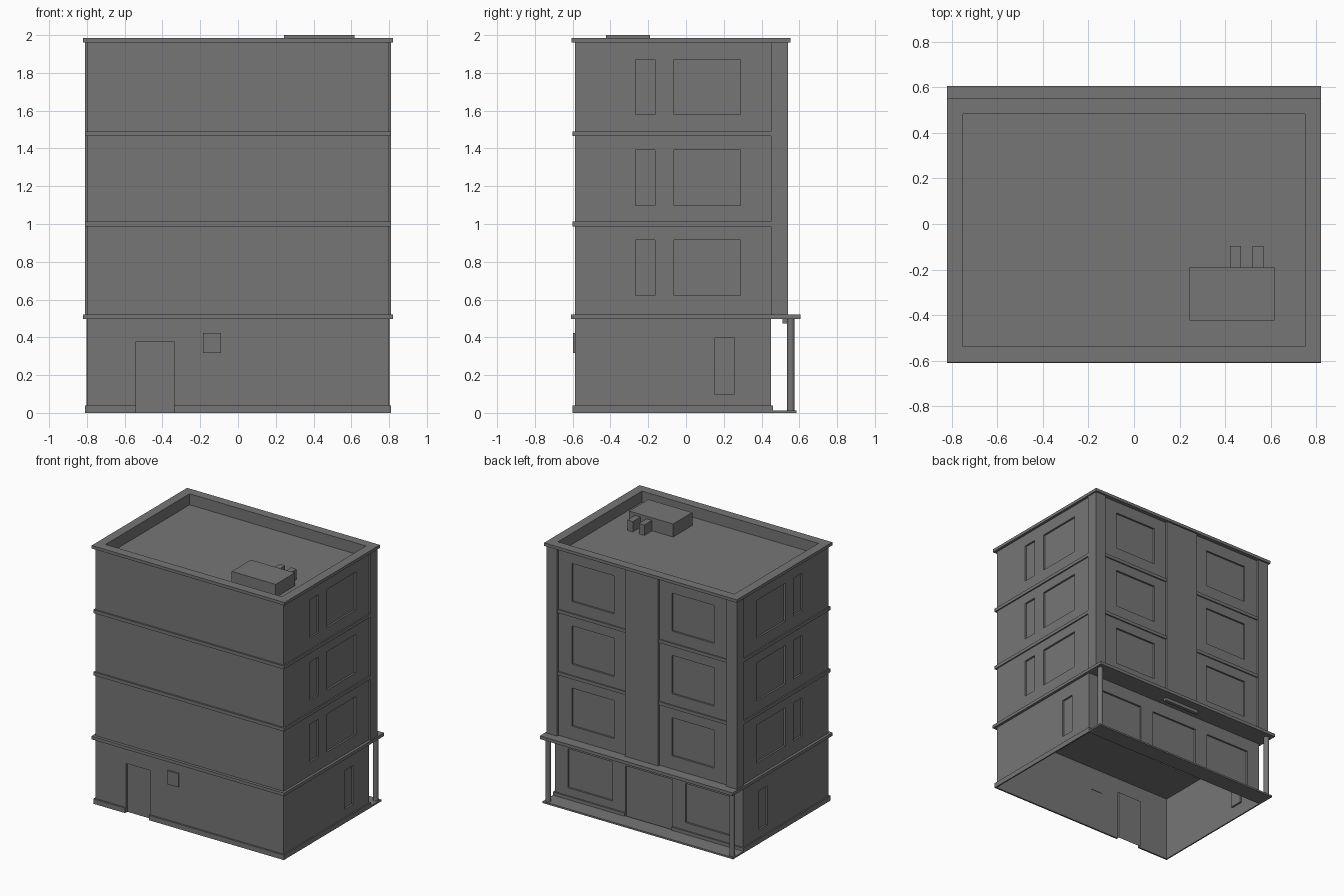
import bpy, bmesh
from mathutils import Vector

if "Cube" in bpy.data.objects:
    bpy.data.objects.remove(bpy.data.objects["Cube"])

# Dark grey shared by every part
grey = bpy.data.materials.new("dark_grey")
grey.diffuse_color = (0.18, 0.18, 0.18, 1)
grey.use_nodes = True
grey.node_tree.nodes["Principled BSDF"].inputs["Base Color"].default_value = grey.diffuse_color


def finish(name, bm):
    me = bpy.data.meshes.new(name)
    bm.to_mesh(me)
    bm.free()
    me.materials.append(grey)
    ob = bpy.data.objects.new(name, me)
    bpy.context.collection.objects.link(ob)
    return ob


def box(name, x0, x1, y0, y1, z0, z1):
    bm = bmesh.new()
    bmesh.ops.create_cube(bm, size=1)
    for v in bm.verts:
        v.co = ((x0, x1)[v.co.x > 0], (y0, y1)[v.co.y > 0], (z0, z1)[v.co.z > 0])
    return finish(name, bm)


def wall(name, place, out, u0, u1, z0, z1, holes, depth=0.014):
    """Sheet wall with recessed rectangular openings (ua, ub, za, zb)."""
    bm = bmesh.new()

    def quad(*pts):
        bm.faces.new([bm.verts.new(place(*p)) for p in pts])

    us = sorted({u0, u1, *[u for h in holes for u in h[:2]]})
    zs = sorted({z0, z1, *[z for h in holes for z in h[2:]]})
    for a, b in zip(us, us[1:]):
        for c, d in zip(zs, zs[1:]):
            mu, mz = (a + b) / 2, (c + d) / 2
            if not any(h[0] < mu < h[1] and h[2] < mz < h[3] for h in holes):
                quad((a, c, 0), (b, c, 0), (b, d, 0), (a, d, 0))
    for a, b, c, d in holes:
        ucut = [u for u in us if a <= u <= b]
        zcut = [z for z in zs if c <= z <= d]
        for p, q in zip(ucut, ucut[1:]):
            for z in ([c, d] if c > z0 else [d]):
                quad((p, z, 0), (q, z, 0), (q, z, depth), (p, z, depth))
            for r, s in zip(zcut, zcut[1:]):
                quad((p, r, depth), (q, r, depth), (q, s, depth), (p, s, depth))
        for r, s in zip(zcut, zcut[1:]):
            for u in (a, b):
                quad((u, r, 0), (u, s, 0), (u, s, depth), (u, r, depth))
    bmesh.ops.remove_doubles(bm, verts=bm.verts, dist=1e-5)
    bmesh.ops.recalc_face_normals(bm, faces=bm.faces)
    bm.faces.ensure_lookup_table()
    bm.normal_update()
    if bm.faces[0].normal.dot(Vector(out)) < 0:
        bmesh.ops.reverse_faces(bm, faces=bm.faces)
    # merge the coplanar grid cells
    bmesh.ops.dissolve_limit(bm, angle_limit=0.01, verts=bm.verts, edges=bm.edges)
    return finish(name, bm)


floors = [(0.622, 0.914), (1.098, 1.393), (1.58, 1.872)]

# Side walls with windows
for s, side in ((1, "right"), (-1, "left")):
    wall(f"{side}_ground_wall", lambda u, z, d: (s * (0.80 - d), u, z), (s, 0, 0),
         -0.587, 0.45, 0, 0.497, [(0.153, 0.255, 0.098, 0.398)])
    wall(f"{side}_upper_wall", lambda u, z, d: (s * (0.80 - d), u, z), (s, 0, 0),
         -0.587, 0.45, 0.51, 1.97,
         [(a, b, c, d) for a, b in ((-0.268, -0.163), (-0.063, 0.288)) for c, d in floors])

# Front walls
front = lambda u, z, d: (u, -0.587 + d, z)
wall("front_ground_wall", front, (0, -1, 0), -0.80, 0.80, 0, 0.497,
     [(-0.54, -0.338, 0, 0.377)])
wall("front_upper_wall", front, (0, -1, 0), -0.80, 0.80, 0.51, 1.97, [])
box("meter_box", -0.185, -0.09, -0.597, -0.583, 0.317, 0.422)

# Back walls
wall("back_ground_wall", lambda u, z, d: (u, 0.45 - d, z), (0, 1, 0), -0.80, 0.80, 0, 0.497,
     [(-0.69, -0.31, 0.098, 0.398), (-0.20, 0.20, 0, 0.398), (0.31, 0.69, 0.098, 0.398)])
wall("back_upper_wall", lambda u, z, d: (u, 0.522 - d, z), (0, 1, 0), -0.73, 0.73, 0.51, 1.97,
     [(a, b, c, d) for a, b in ((-0.605, -0.245), (0.245, 0.605)) for c, d in floors])

# Plinth strips, broken at the doors
box("plinth_front_left", -0.81, -0.54, -0.60, -0.587, 0, 0.038)
box("plinth_front_right", -0.338, 0.81, -0.60, -0.587, 0, 0.038)
for s, side in ((1, "right"), (-1, "left")):
    xs = sorted((s * 0.80, s * 0.81))
    box(f"plinth_{side}", *xs, -0.60, 0.46, 0, 0.038)
    xs = sorted((s * 0.20, s * 0.81))
    box(f"plinth_back_{side}", *xs, 0.45, 0.46, 0, 0.038)

# Porch floor, columns and ceiling light
box("porch_floor", -0.81, 0.81, 0.45, 0.585, 0, 0.013)
for s, side in ((1, "right"), (-1, "left")):
    bpy.ops.mesh.primitive_cylinder_add(vertices=16, radius=0.02, depth=0.49,
                                        location=(s * 0.782, 0.555, 0.255))
    bpy.context.object.name = f"porch_column_{side}"
    bpy.context.object.data.materials.append(grey)
    bpy.ops.object.shade_smooth_by_angle()
box("porch_light", -0.15, 0.15, 0.512, 0.537, 0.473, 0.497)

# Floor slab and storey bands
box("first_floor_slab", -0.82, 0.82, -0.61, 0.605, 0.497, 0.521)
for i, z in enumerate((0.988, 1.466)):
    box(f"storey_band_{i}", -0.81, 0.81, -0.60, 0.45, z, z + 0.025)
    box(f"back_band_{i}", -0.73, 0.73, 0.45, 0.532, z, z + 0.025)

# Back pillars, the corner ones wrapping round to the sides
for s, side in ((1, "right"), (-1, "left")):
    box(f"back_pillar_{side}", *sorted((s * 0.72, s * 0.81)), 0.49, 0.54, 0.51, 1.97)
    box(f"back_pillar_return_{side}", *sorted((s * 0.755, s * 0.81)), 0.45, 0.54, 0.51, 1.97)
box("back_pillar_centre", -0.14, 0.14, 0.49, 0.54, 0.51, 1.97)

# Parapet coping swept round the roof edge, then the roof deck
bm = bmesh.new()
profile = [(0.07, 1.962), (0, 1.962), (0, 1.985), (0.07, 1.985), (0.07, 1.90)]
loops = []
for o, z in profile:
    x, y0, y1 = 0.82 - o, -0.607 + o, 0.553 - o
    loops.append([bm.verts.new(p) for p in ((-x, y0, z), (x, y0, z), (x, y1, z), (-x, y1, z))])
for a, b in zip(loops, loops[1:]):
    for i in range(4):
        j = (i + 1) % 4
        bm.faces.new((a[i], a[j], b[j], b[i]))
bm.faces.new(loops[-1])
finish("parapet_and_roof", bm)

# Rooftop unit with two ducts
box("roof_unit", 0.243, 0.617, -0.423, -0.19, 1.90, 2.0)
for i, x in enumerate((0.422, 0.52)):
    box(f"roof_duct_{i}", x, x + 0.047, -0.19, -0.097, 1.90, 1.98)
